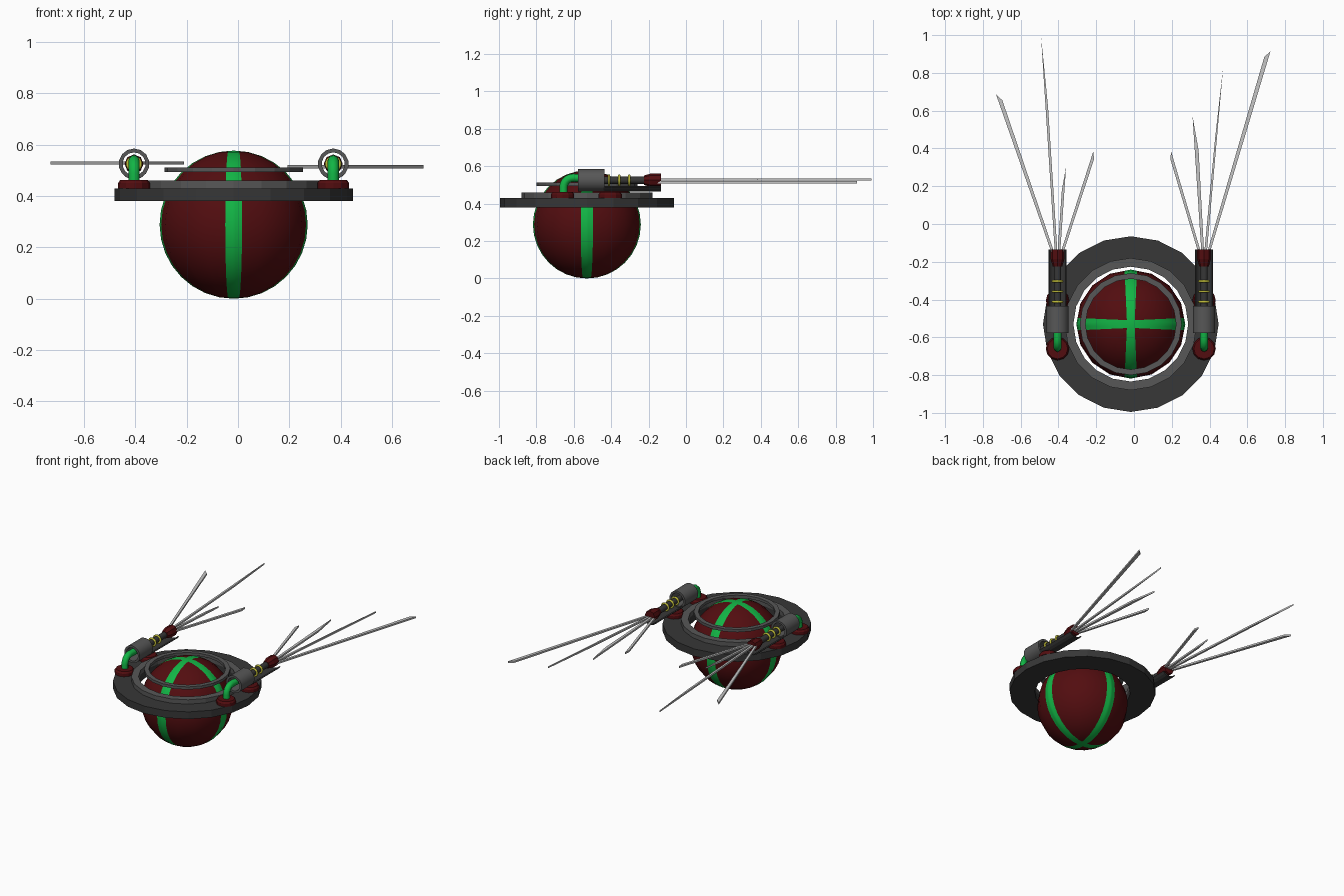
import bpy, bmesh, math
from mathutils import Vector, Matrix

if "Cube" in bpy.data.objects:
    bpy.data.objects.remove(bpy.data.objects["Cube"])

CX, CY = -0.017, -0.53      # centre of the pod
ARM, AZ = 0.388, 0.525      # arm offset from the pod centre, arm axis height


def mat(name, r, g, b):
    m = bpy.data.materials.new(name)
    m.diffuse_color = (r, g, b, 1)
    m.use_nodes = True
    m.node_tree.nodes["Principled BSDF"].inputs["Base Color"].default_value = m.diffuse_color
    return m


DARK = mat("dark grey", 0.038, 0.038, 0.038)
GREY = mat("mid grey", 0.095, 0.095, 0.095)
RED = mat("dark red", 0.085, 0.004, 0.005)
GREEN = mat("green", 0.006, 0.46, 0.06)
YELLOW = mat("yellow", 0.52, 0.5, 0.04)
SILVER = mat("silver", 0.56, 0.56, 0.56)


def finish(name, bm, mats, smooth=None):
    bmesh.ops.recalc_face_normals(bm, faces=bm.faces)
    me = bpy.data.meshes.new(name)
    bm.to_mesh(me)
    bm.free()
    ob = bpy.data.objects.new(name, me)
    bpy.context.collection.objects.link(ob)
    for m in mats:
        me.materials.append(m)
    if smooth:
        bpy.ops.object.select_all(action='DESELECT')
        ob.select_set(True)
        bpy.context.view_layer.objects.active = ob
        bpy.ops.object.shade_smooth_by_angle(angle=math.radians(smooth))
    return ob


def lathe(name, profile, centre, m, n, along_y=False, smooth=None, closed=True):
    """Revolve (radius, height) points around z, or around y for arm parts."""
    bm = bmesh.new()
    rings = []
    for i in range(n):
        a = 2 * math.pi * i / n + math.pi / 2
        ring = []
        for r, h in profile:
            p = (r * math.cos(a), h, r * math.sin(a)) if along_y else \
                (r * math.cos(a), r * math.sin(a), h)
            ring.append(bm.verts.new(Vector(p) + Vector(centre)))
        rings.append(ring)
    k = len(profile)
    for i in range(n):
        a, b = rings[i], rings[(i + 1) % n]
        for j in range(k if closed else k - 1):
            q = (j + 1) % k
            bm.faces.new((a[j], a[q], b[q], b[j]))
    if not closed:
        bm.faces.new([r[0] for r in rings])
        bm.faces.new([r[-1] for r in rings])
    return finish(name, bm, [m], smooth)


def band(r0, r1, h0, h1):
    return [(r0, h0), (r1, h0), (r1, h1), (r0, h1)]


# Striped ball: cut along the stripe edges, then colour the faces between them
bm = bmesh.new()
bmesh.ops.create_uvsphere(bm, u_segments=16, v_segments=16, radius=0.2885)
W, K = 0.02, 0.045
for sx in (1, -1):
    for sk in (1, -1):
        for co, no in (((sx * W, 0, 0), (1, sk * K, 0)), ((0, sx * W, 0), (sk * K, 1, 0))):
            bmesh.ops.bisect_plane(bm, geom=bm.verts[:] + bm.edges[:] + bm.faces[:],
                                   plane_co=co, plane_no=no, dist=1e-5)
for f in bm.faces:
    c = f.calc_center_median()
    if abs(c.x) < W + K * abs(c.y) or abs(c.y) < W + K * abs(c.x):
        f.material_index = 1
bmesh.ops.translate(bm, vec=(CX, CY, 0.2885), verts=bm.verts)
finish("ball", bm, [RED, GREEN], 40)

# Rings around the ball
lathe("main_ring", band(0.304, 0.465, 0.38, 0.43), (CX, CY, 0), DARK, 20)
lathe("step_ring", band(0.304, 0.35, 0.43, 0.46), (CX, CY, 0), GREY, 20)
lathe("top_ring", band(0.24, 0.27, 0.493, 0.512), (CX, CY, 0), GREY, 20)


def pipe(name, pts, r, m):
    cu = bpy.data.curves.new(name, 'CURVE')
    cu.dimensions = '3D'
    cu.bevel_depth = r
    cu.bevel_resolution = 2
    cu.use_fill_caps = True
    sp = cu.splines.new('POLY')
    sp.points.add(len(pts) - 1)
    for p, q in zip(sp.points, pts):
        p.co = (*q, 1)
    cu.materials.append(m)
    ob = bpy.data.objects.new(name, cu)
    bpy.context.collection.objects.link(ob)


def trough(name, x):
    """Open half pipe under the arm."""
    bm = bmesh.new()
    half, n = math.radians(54), 6
    sect = [(r, -half + 2 * half * i / n) for r, order in ((0.06, range(n + 1)),
            (0.052, range(n, -1, -1))) for i in order]
    ends = [[bm.verts.new((x + r * math.sin(a), y, AZ - r * math.cos(a))) for r, a in sect]
            for y in (-0.44, -0.135)]
    k = len(sect)
    for i in range(k):
        j = (i + 1) % k
        bm.faces.new((ends[0][i], ends[0][j], ends[1][j], ends[1][i]))
    for e in ends:
        for i in range(n):
            bm.faces.new((e[i], e[i + 1], e[k - 2 - i], e[k - 1 - i]))
    finish(name, bm, [DARK])


def blade(name, base_x, tip, short, z):
    """Flat spike: narrow root, slanted end from a short corner to the tip."""
    bm = bmesh.new()
    root = Vector((base_x, -0.17))
    tip, short = Vector(tip), Vector(short)
    d = (tip - root).normalized()
    side = Vector((-d.y, d.x)) * 0.007
    if (short - tip).dot(side) < 0:
        side = -side
    outline = [root - side, root + side, short, tip]
    lo = [bm.verts.new((p.x, p.y, z - 0.006)) for p in outline]
    hi = [bm.verts.new((p.x, p.y, z + 0.006)) for p in outline]
    bm.faces.new(lo)
    bm.faces.new(hi)
    for i in range(4):
        j = (i + 1) % 4
        bm.faces.new((lo[i], lo[j], hi[j], hi[i]))
    finish(name, bm, [SILVER])


# Arms on both sides
for tag, s in (("left", -1), ("right", 1)):
    x = CX + s * ARM
    for part, y in (("front", -0.66), ("rear", -0.405)):
        lathe(f"{tag}_{part}_foot", [(0.062, 0.43), (0.062, 0.45), (0.054, 0.462)],
              (x, y, 0), RED, 12, closed=False)
    # bent feed pipe running into the sleeve
    bend = [(x, -0.605 - 0.05 * math.cos(t), 0.488 + 0.05 * math.sin(t))
            for t in [math.pi / 2 * i / 5 for i in range(6)]]
    pipe(f"{tag}_feed_pipe", [(x, -0.655, 0.45)] + bend + [(x, -0.5, 0.535)], 0.022, GREEN)
    lathe(f"{tag}_sleeve", band(0.045, 0.06, -0.577, -0.435), (x, 0, AZ), GREY, 14,
          along_y=True, smooth=35)
    lathe(f"{tag}_rod", [(0.02, -0.51), (0.02, -0.2)], (x, 0, AZ), DARK, 10,
          along_y=True, smooth=40, closed=False)
    trough(f"{tag}_trough", x)
    for i, y in enumerate((-0.412, -0.357, -0.303)):
        coil = [(0.025 + 0.007 * math.cos(t), y + 0.007 * math.sin(t))
                for t in [math.pi / 3 * k for k in range(6)]]
        lathe(f"{tag}_coil_{i + 1}", coil, (x, 0, AZ), YELLOW, 14, along_y=True, smooth=70)
    lathe(f"{tag}_nozzle", [(0.025, -0.225), (0.037, -0.185), (0.037, -0.135)], (x, 0, AZ), RED, 8,
          along_y=True, closed=False)

# Spikes: (tip, short corner)
left = [((-0.73, 0.685), (-0.697, 0.655)), ((-0.492, 0.992), (-0.455, 0.62)),
        ((-0.36, 0.30), (-0.382, 0.18)), ((-0.216, 0.383), (-0.211, 0.345))]
right = [((0.197, 0.383), (0.192, 0.345)), ((0.31, 0.57), (0.342, 0.39)),
         ((0.472, 0.83), (0.43, 0.46)), ((0.722, 0.913), (0.69, 0.885))]
for tag, s, z, spikes in (("left", -1, 0.529, left), ("right", 1, 0.514, right)):
    for i, (tip, short) in enumerate(spikes):
        blade(f"{tag}_spike_{i + 1}", CX + s * ARM + (i - 1.5) * 0.012, tip, short, z)
